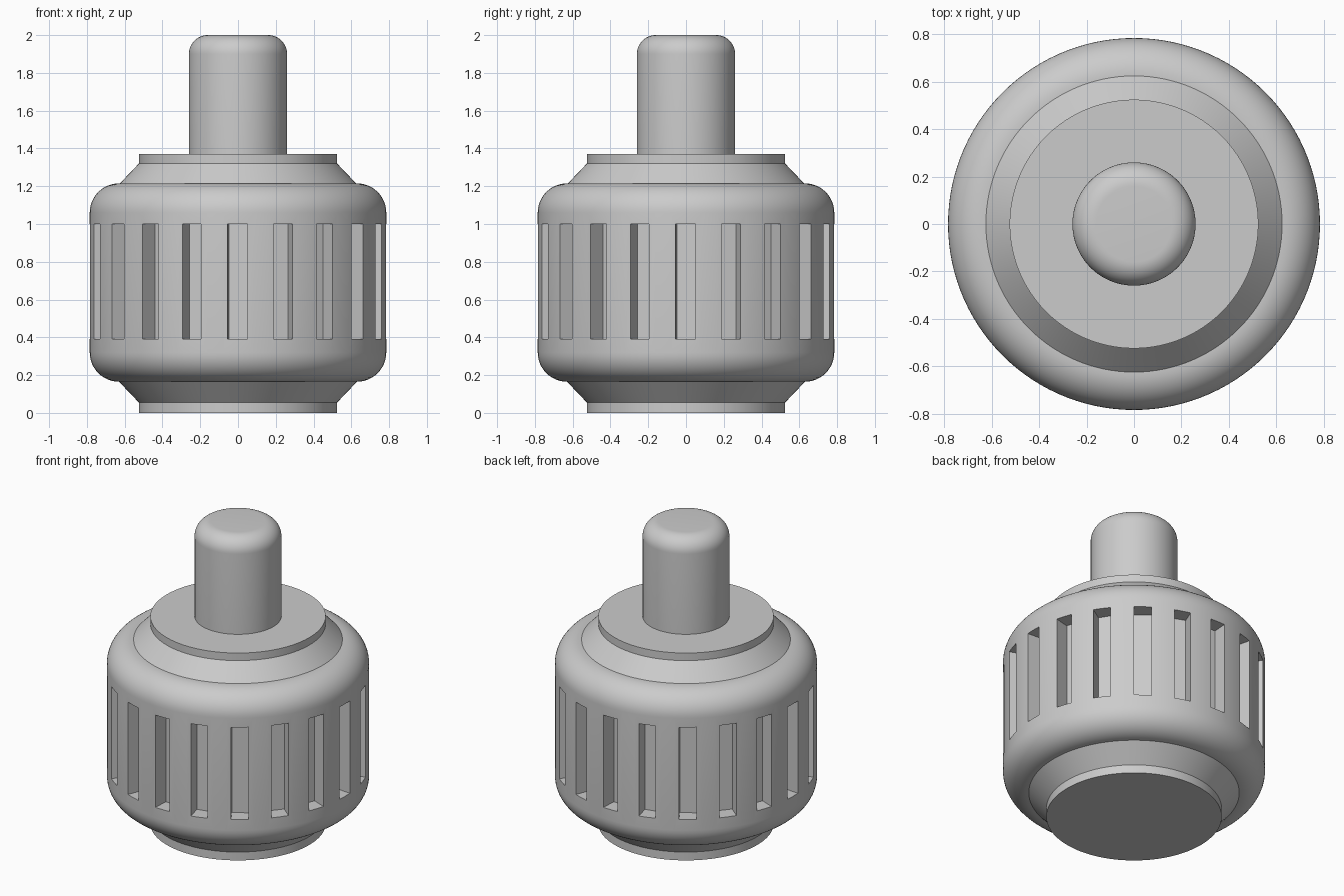
import bpy
import bmesh
from math import sin, cos, pi, radians
from mathutils import Matrix, Vector

cube = bpy.data.objects.get("Cube")
if cube:
    bpy.data.objects.remove(cube, do_unlink=True)

SIDES = 120

grey = bpy.data.materials.new("plain_grey")
grey.use_nodes = True
colour = (0.6, 0.6, 0.6, 1)
grey.diffuse_color = colour
grey.node_tree.nodes["Principled BSDF"].inputs["Base Color"].default_value = colour


def add_object(name, bm):
    mesh = bpy.data.meshes.new(name)
    bmesh.ops.recalc_face_normals(bm, faces=bm.faces)
    bm.to_mesh(mesh)
    bm.free()
    mesh.materials.append(grey)
    obj = bpy.data.objects.new(name, mesh)
    bpy.context.collection.objects.link(obj)
    return obj


def activate(obj):
    bpy.ops.object.select_all(action='DESELECT')
    obj.select_set(True)
    bpy.context.view_layer.objects.active = obj


def smooth(obj):
    activate(obj)
    bpy.ops.object.shade_smooth_by_angle(angle=radians(25))


def lathe(name, profile):
    """Spin (radius, height) points into a closed solid with flat caps."""
    bm = bmesh.new()
    rings = [[bm.verts.new((r * cos(2 * pi * i / SIDES), r * sin(2 * pi * i / SIDES), z))
              for i in range(SIDES)] for r, z in profile]
    for low, high in zip(rings, rings[1:]):
        for i in range(SIDES):
            j = (i + 1) % SIDES
            bm.faces.new((low[i], low[j], high[j], high[i]))
    bm.faces.new(rings[0])
    bm.faces.new(rings[-1])
    return add_object(name, bm)


def fillet(r, z, radius, start, steps=12):
    """Quarter arc around (r, z), beginning at the start angle."""
    return [(r + radius * cos(start + pi / 2 * k / steps),
             z + radius * sin(start + pi / 2 * k / steps)) for k in range(steps + 1)]


# Rounded drum housing
housing = lathe("housing", fillet(0.63, 0.32, 0.155, -pi / 2) + fillet(0.63, 1.06, 0.155, 0))

# Ring of slightly twisted grip slots
bm = bmesh.new()
slots = 20
for i in range(slots):
    place = (Matrix.Rotation(2 * pi * i / slots, 4, 'Z')
             @ Matrix.Translation((0, -0.735, 0.695))
             @ Matrix.Rotation(radians(-4), 4, 'Z')
             @ Matrix.Translation((0, -0.05, 0))
             @ Matrix.Diagonal(Vector((0.105, 0.2, 0.61, 1))))
    bmesh.ops.create_cube(bm, size=1, matrix=place)
cutter = add_object("slot_cutter", bm)
cutter.hide_render = True
cut = housing.modifiers.new("slots", 'BOOLEAN')
cut.operation = 'DIFFERENCE'
cut.solver = 'EXACT'
cut.object = cutter
activate(housing)
bpy.ops.object.modifier_apply(modifier=cut.name)
bpy.data.objects.remove(cutter, do_unlink=True)
smooth(housing)

# Matching conical collars, mirrored about the middle of the drum
collar = [(0.63, 1.21), (0.525, 1.32), (0.525, 1.37)]
smooth(lathe("top_collar", collar))
smooth(lathe("bottom_collar", [(r, 1.375 - z if z < 1.37 else 0) for r, z in collar]))

# Round-ended shaft
smooth(lathe("shaft", [(0.26, 1.36)] + fillet(0.16, 1.9, 0.1, 0)))
